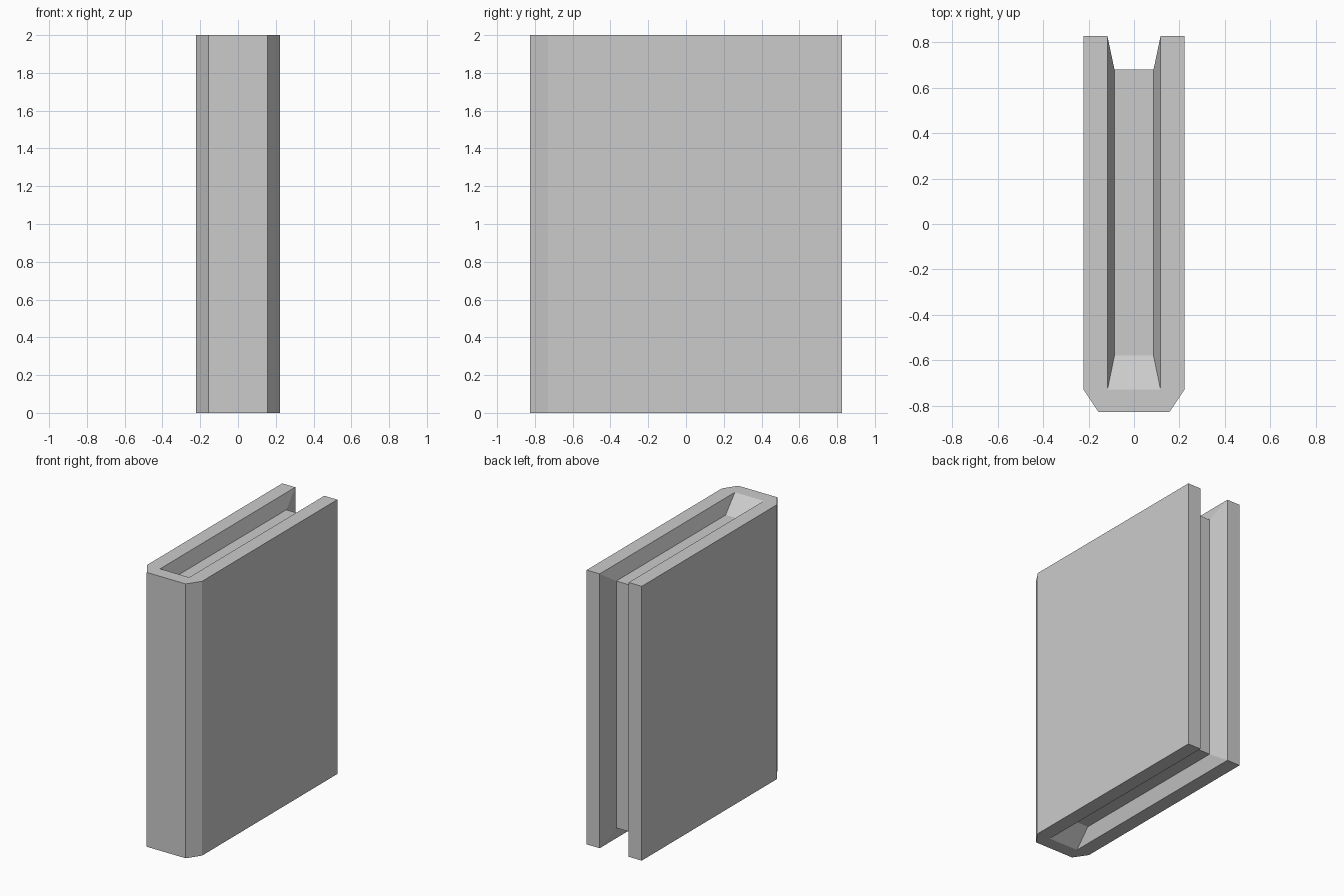
import bpy, bmesh

if "Cube" in bpy.data.objects:
    bpy.data.objects.remove(bpy.data.objects["Cube"])

H, D = 2.0, 0.827      # height, half depth
INSET = 0.1            # how far the pages sit below the cover edge

# Outlines seen from above, running from back right round the spine to back left
def mirrored(half):
    return half + [(-x, y) for x, y in reversed(half)]

outer = mirrored([(0.222, D), (0.222, -0.73), (0.157, -D)])
inner = mirrored([(0.117, D), (0.117, -0.73)])
pages = mirrored([(0.086, 0.68), (0.086, -0.58)])

bm = bmesh.new()

def ring(points, z):
    return [bm.verts.new((x, y, z)) for x, y in points]

def strip(a, b):
    for i in range(len(a) - 1):
        bm.faces.new((a[i], a[i + 1], b[i + 1], b[i]))

o0, o1 = ring(outer, 0), ring(outer, H)
i0, i1 = ring(inner, 0), ring(inner, H)
p0, p1 = ring(pages, INSET), ring(pages, H - INSET)

# Cover: outside walls, U-shaped rims, back edges of both boards
strip(o0, o1)
for o, i in ((o0, i0), (o1, i1)):
    bm.faces.new(o + i[::-1])
for k in (0, -1):
    bm.faces.new((o0[k], o1[k], i1[k], i0[k]))

# Slopes from the cover down to the pages
for i, p in ((i0, p0), (i1, p1)):
    strip(i, p)
for k in (0, -1):
    bm.faces.new((i0[k], i1[k], p1[k], p0[k]))

# Page block: bottom, top and fore edge
bm.faces.new(p0)
bm.faces.new(p1)
bm.faces.new((p0[0], p1[0], p1[-1], p0[-1]))

bmesh.ops.recalc_face_normals(bm, faces=bm.faces)
mesh = bpy.data.meshes.new("book")
bm.to_mesh(mesh)
bm.free()
book = bpy.data.objects.new("book", mesh)
bpy.context.collection.objects.link(book)
